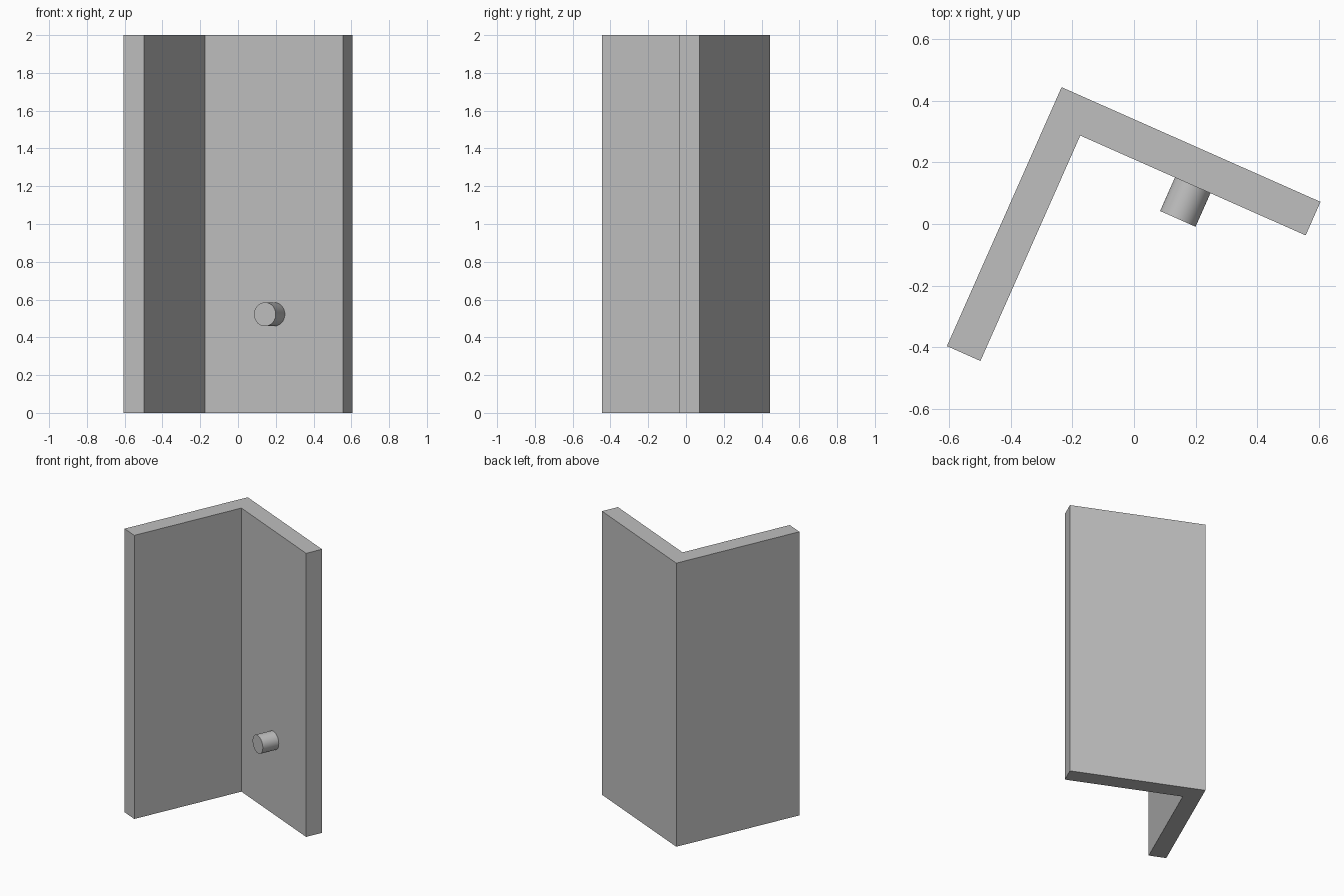
import bpy
import bmesh
from math import atan2, pi
from mathutils import Matrix, Vector

cube = bpy.data.objects.get("Cube")
if cube:
    bpy.data.objects.remove(cube, do_unlink=True)

ARM, THICK, HEIGHT = 0.919, 0.119, 2.0
PEG_RADIUS, PEG_LENGTH, PEG_ALONG, PEG_Z = 0.063, 0.119, 0.518, 0.522

# Local frame: origin at the outer corner, +x along one wall, -y along the other
frame = (Matrix.Translation((-0.235, 0.444, 0))
         @ Matrix.Rotation(atan2(-0.372, 0.84), 4, 'Z'))

grey = bpy.data.materials.new("plain grey")
grey.use_nodes = True
colour = (0.52, 0.52, 0.52, 1)
grey.diffuse_color = colour
grey.node_tree.nodes["Principled BSDF"].inputs["Base Color"].default_value = colour


def add_object(name, bm):
    bmesh.ops.recalc_face_normals(bm, faces=bm.faces)
    mesh = bpy.data.meshes.new(name)
    bm.to_mesh(mesh)
    bm.free()
    mesh.materials.append(grey)
    obj = bpy.data.objects.new(name, mesh)
    obj.matrix_world = frame
    bpy.context.collection.objects.link(obj)
    return obj


# Corner wall: L-shaped profile pulled up
bm = bmesh.new()
profile = [(0, 0), (ARM, 0), (ARM, -THICK), (THICK, -THICK),
           (THICK, -ARM), (0, -ARM)]
base = bm.faces.new([bm.verts.new((x, y, 0)) for x, y in profile])
top = bmesh.ops.extrude_face_region(bm, geom=[base])["geom"]
bmesh.ops.translate(bm, vec=Vector((0, 0, HEIGHT)),
                    verts=[v for v in top if isinstance(v, bmesh.types.BMVert)])
add_object("corner_wall", bm)

# Round peg standing out of the inner wall face
bm = bmesh.new()
place = (Matrix.Translation((PEG_ALONG, -THICK - PEG_LENGTH / 2, PEG_Z))
         @ Matrix.Rotation(pi / 2, 4, 'X'))
bmesh.ops.create_cone(bm, cap_ends=True, segments=48, radius1=PEG_RADIUS,
                      radius2=PEG_RADIUS, depth=PEG_LENGTH, matrix=place)
peg = add_object("peg", bm)
bpy.ops.object.select_all(action='DESELECT')
peg.select_set(True)
bpy.context.view_layer.objects.active = peg
bpy.ops.object.shade_smooth_by_angle()
